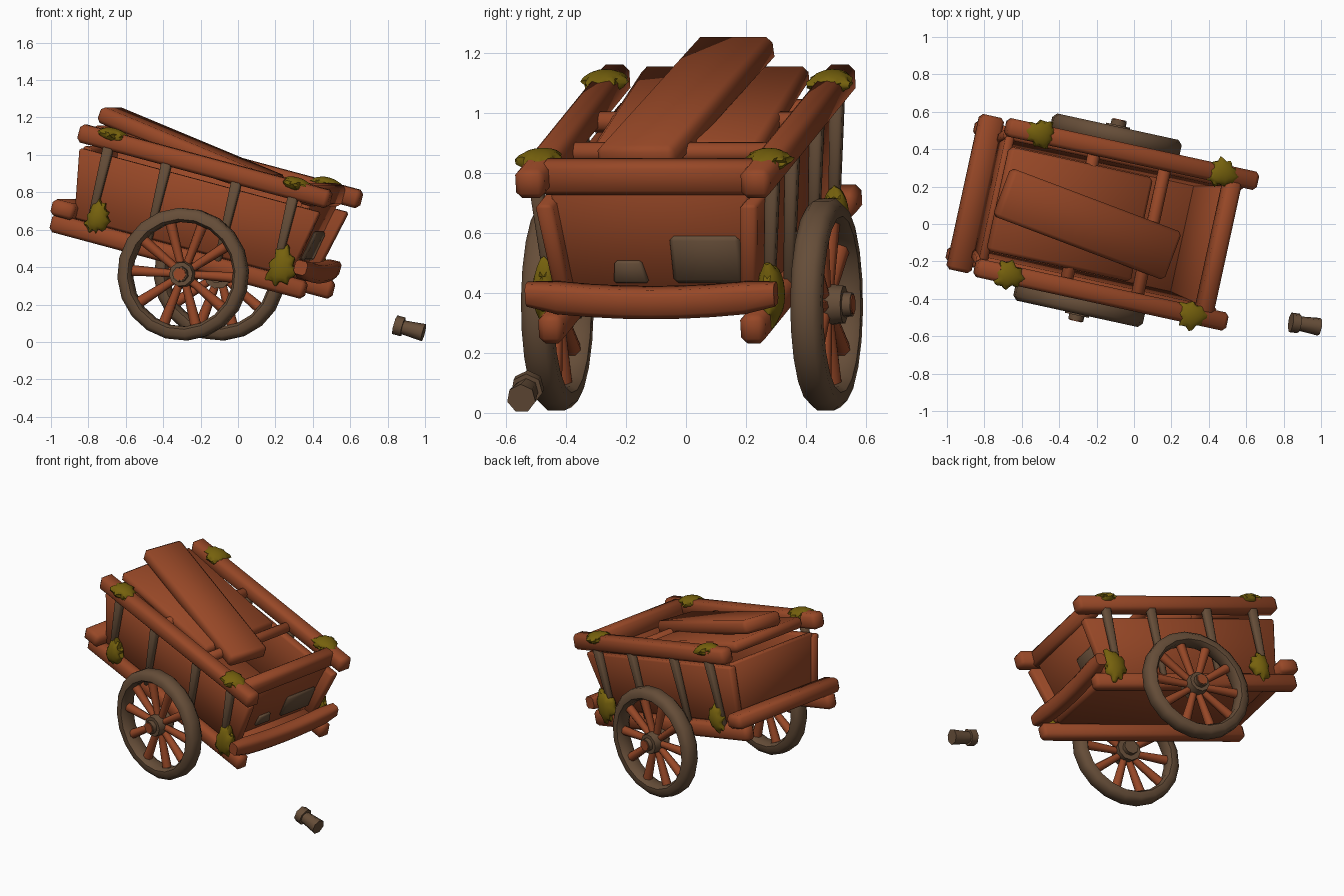
import bpy, bmesh, math, random
from mathutils import Matrix, Vector

if "Cube" in bpy.data.objects:
    bpy.data.objects.remove(bpy.data.objects["Cube"])

random.seed(4)

def mat(name, c):
    m = bpy.data.materials.new(name)
    m.diffuse_color = (*c, 1)
    m.use_nodes = True
    m.node_tree.nodes["Principled BSDF"].inputs["Base Color"].default_value = m.diffuse_color
    return m

RED = mat("red wood", (0.31, 0.064, 0.02))
BROWN = mat("dark brown wood", (0.132, 0.075, 0.04))
MOSS = mat("olive moss", (0.18, 0.12, 0.004))

# Cart frame: x along the cart, y sideways, z up; turned and tipped forward
CART = (Matrix.Translation((-0.195, 0.02, 0.362))
        @ Matrix.Rotation(math.radians(-12.3), 4, 'Z')
        @ Matrix.Rotation(math.radians(14.7), 4, 'Y'))

def finish(name, bm, material, frame=CART, smooth=50):
    bmesh.ops.recalc_face_normals(bm, faces=bm.faces)
    me = bpy.data.meshes.new(name)
    bm.to_mesh(me)
    bm.free()
    me.transform(frame)
    me.materials.append(material)
    ob = bpy.data.objects.new(name, me)
    bpy.context.collection.objects.link(ob)
    bpy.ops.object.select_all(action='DESELECT')
    ob.select_set(True)
    bpy.context.view_layer.objects.active = ob
    bpy.ops.object.shade_smooth_by_angle(angle=math.radians(smooth))
    return ob

def hexa(name, bottom, top, material, bevel=0.012, frame=CART):
    """Board from bottom and top rectangles: (x0, x1, y0, y1, z)."""
    bm = bmesh.new()
    lo, hi = [[bm.verts.new(p) for p in
               ((x0, y0, z), (x1, y0, z), (x1, y1, z), (x0, y1, z))]
              for x0, x1, y0, y1, z in (bottom, top)]
    bm.faces.new(lo)
    bm.faces.new(hi)
    for i in range(4):
        j = (i + 1) % 4
        bm.faces.new((lo[i], lo[j], hi[j], hi[i]))
    bmesh.ops.bevel(bm, geom=bm.edges[:], offset=bevel, segments=1, affect='EDGES')
    return finish(name, bm, material, frame)

def beam(name, p0, p1, w, h, material, bevel=0.02, frame=CART):
    """Bevelled beam between two points, w wide and h high."""
    p0, p1 = Vector(p0), Vector(p1)
    d = (p1 - p0).normalized()
    side = Vector((0, 0, 1)).cross(d).normalized()
    rot = Matrix((d, side, d.cross(side))).transposed().to_4x4()
    L = (p1 - p0).length / 2
    f = frame @ Matrix.Translation((p0 + p1) / 2) @ rot
    return hexa(name, (-L, L, -w/2, w/2, -h/2), (-L, L, -w/2, w/2, h/2), material, bevel, f)

def rod(name, p0, p1, r0, r1, n, material, frame=CART):
    p0, p1 = Vector(p0), Vector(p1)
    bm = bmesh.new()
    m = Matrix.Translation((p0 + p1) / 2) @ (p1 - p0).to_track_quat('Z', 'Y').to_matrix().to_4x4()
    bmesh.ops.create_cone(bm, cap_ends=True, segments=n, radius1=r0, radius2=r1,
                          depth=(p1 - p0).length, matrix=m)
    return finish(name, bm, material, frame, 55)

def sweep(name, sections, material, frame=CART, closed=False):
    """Skin a row of equal sections (lists of points)."""
    bm = bmesh.new()
    rings = [[bm.verts.new(p) for p in s] for s in sections]
    k, n = len(rings[0]), len(rings)
    for i in range(n if closed else n - 1):
        a, b = rings[i], rings[(i + 1) % n]
        for j in range(k):
            bm.faces.new((a[j], a[(j + 1) % k], b[(j + 1) % k], b[j]))
    if not closed:
        bm.faces.new(rings[0])
        bm.faces.new(rings[-1])
    return finish(name, bm, material, frame)

def moss(name, loc, size):
    """Ragged clump: domed blob with an uneven edge."""
    bm = bmesh.new()
    bmesh.ops.create_icosphere(bm, subdivisions=3, radius=1)
    n = random.randint(8, 10)
    ph = random.random() * 6
    thin = min(range(3), key=lambda i: size[i])
    a, b = [i for i in range(3) if i != thin]
    for v in bm.verts:
        t = math.atan2(v.co[b], v.co[a])
        edge = 1 - abs(v.co[thin])
        s = 1 + edge * (0.2 * math.sin(n * t + ph) + 0.15 * math.sin(3 * t + ph))
        v.co[a] *= s
        v.co[b] *= s
        v.co = Vector([v.co[i] * size[i] for i in range(3)]) + Vector(loc)
    return finish(name, bm, MOSS)

# Tub: floor, end boards, patches
hexa("floor", (-.68, .53, -.31, .31, .11), (-.69, .55, -.32, .32, .17), RED)
hexa("front_board", (.43, .48, -.31, .31, .15), (.51, .56, -.34, .34, .55), RED)
hexa("back_board", (-.67, -.62, -.31, .31, .15), (-.73, -.68, -.34, .34, .52), RED)
hexa("front_patch", (.48, .512, .055, .295, .205), (.515, .545, .055, .295, .375), BROWN, 0.015)
hexa("front_small_patch", (.48, .508, -.15, -.03, .205), (.49, .522, -.14, -.05, .285), BROWN, 0.008)

# Cross beams; the lower front one sags in the middle
beam("back_lower_beam", (-.735, -.425, .165), (-.735, .425, .165), .13, .09, RED)
sag = []
for i in range(9):
    y = -.425 + .85 * i / 8
    z = .165 + .03 * (y / .425) ** 2
    k = .76 if i in (0, 8) else 1
    sag.append([(.605 + px * k, y, z + pz * k) for px, pz in
                ((-.045, -.03), (-.028, -.05), (.028, -.05), (.045, -.03),
                 (.045, .03), (.028, .05), (-.028, .05), (-.045, .03))])
sweep("front_lower_beam", sag, RED)
beam("front_upper_bar", (.53, -.37, .58), (.53, .37, .58), .09, .115, RED)
for a in (-.245, .155):
    beam("cross_bar", (a, -.37, .565), (a, .37, .565), .065, .065, RED)

# Sides
for s, side in ((-1, "near"), (1, "far")):
    y0, y1 = sorted((s * .285, s * .34))
    t0, t1 = sorted((s * .32, s * .38))
    hexa(side + "_side_board", (-.68, .54, y0, y1, .13), (-.74, .62, t0, t1, .505), RED)
    beam(side + "_lower_rail", (-.79, s * .345, .08), (.645, s * .345, .08), .085, .1, RED)
    beam(side + "_upper_rail", (-.755, s * .385, .585), (.66, s * .385, .585), .1, .1, RED, .02)
    for a in (-.58, -.25, .145, .465):
        hexa(side + "_strap", (a - .016, a + .018, *sorted((s * .35, s * .385)), .1),
             (a - .028, a + .03, *sorted((s * .385, s * .43)), .59), BROWN, .008)
    for a in (-.575, .46):
        big = 1.2 if a > 0 else 1
        moss(side + "_top_moss", (a, s * .388, .618), (.08, .07, .038))
        moss(side + "_lower_moss", (a + .03 * big, s * .385, .17), (.06 * big, .044, .085 * big))

# Loose planks
beam("loose_plank", (-.72, 0, .605), (.10, 0, .555), .57, .07, RED)
beam("leaning_plank", (-.70, .17, 1.22), (.2, -.17, .845), .275, .09, RED, .02, Matrix())

# Wheels
tire = ((.28, -.03), (.295, -.052), (.332, -.052), (.355, -.028),
        (.355, .028), (.332, .052), (.295, .052), (.28, .03))
for s, side in ((-1, "near"), (1, "far")):
    f = CART @ Matrix.Translation((0, s * .46, 0))
    angles = [math.tau * i / 20 for i in range(20)]
    sweep(side + "_tire", [[(r * math.cos(t), y, r * math.sin(t)) for r, y in tire]
                           for t in angles], BROWN, f, True)
    rod(side + "_hub", (0, -s * .05, 0), (0, s * .06, 0), .078, .065, 10, BROWN, f)
    rod(side + "_hub_neck", (0, -s * .08, 0), (0, s * .088, 0), .048, .042, 8, BROWN, f)
    rod(side + "_hub_cap", (0, s * .08, 0), (0, s * .092, 0), .036, .034, 8, RED, f)
    for i in range(10):
        t = math.tau * (i + .3) / 10
        d = Vector((math.cos(t), 0, math.sin(t)))
        rod(side + "_spoke", d * .04, d * .30, .021, .031, 7, RED, f)

# Fallen peg on the ground
rod("peg_head", (.838, -.526, .09), (.882, -.532, .078), .054, .054, 7, BROWN, Matrix())
rod("peg_shaft", (.87, -.53, .08), (.992, -.55, .048), .038, .049, 7, BROWN, Matrix())
